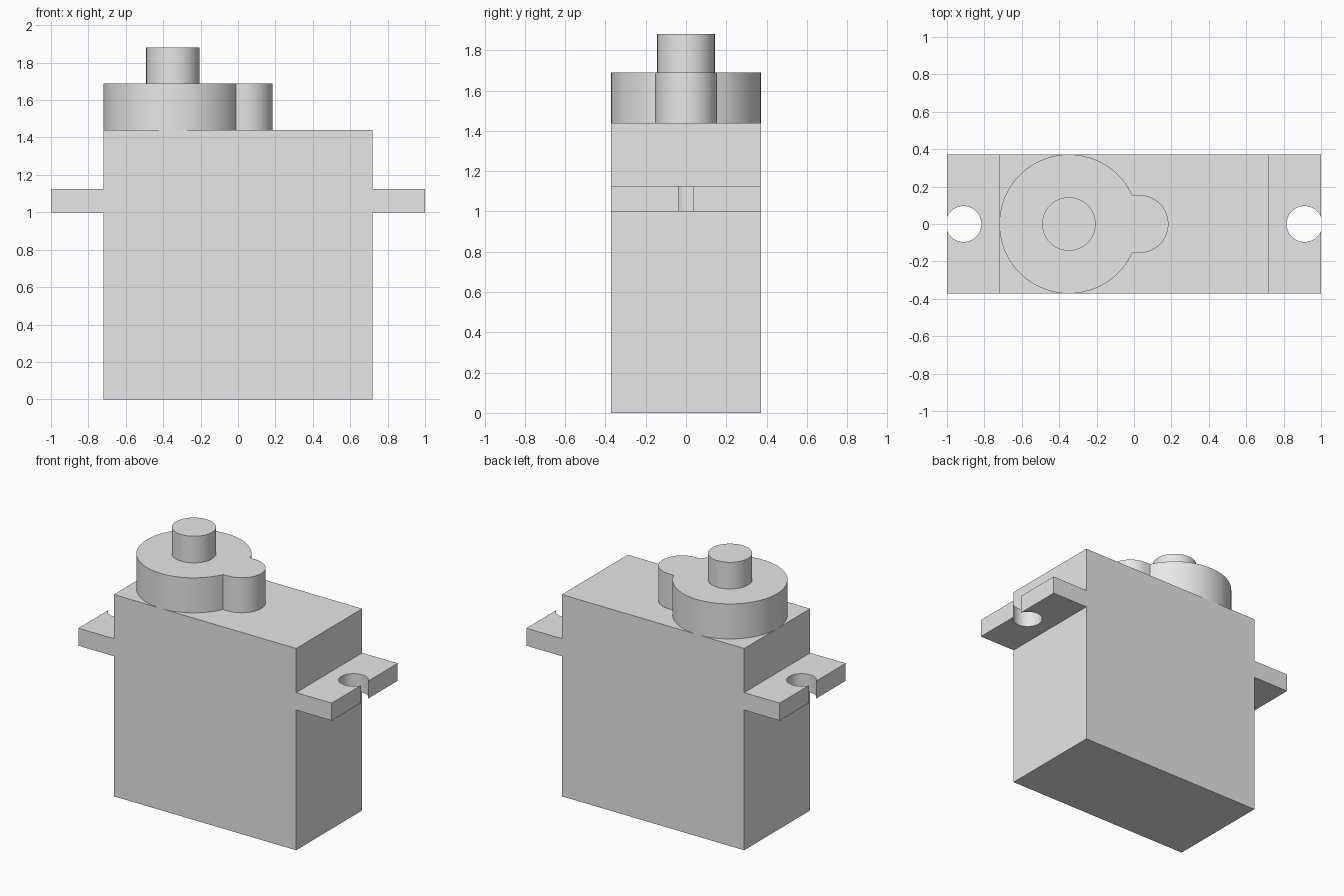
import bpy
import bmesh
from math import acos, asin, cos, sin, pi, radians, sqrt

cube = bpy.data.objects.get("Cube")
if cube:
    bpy.data.objects.remove(cube, do_unlink=True)

GREY = (0.8, 0.8, 0.8, 1.0)
plastic = bpy.data.materials.new("light grey plastic")
plastic.use_nodes = True
plastic.diffuse_color = GREY
plastic.node_tree.nodes["Principled BSDF"].inputs["Base Color"].default_value = GREY

HALF_W, HALF_D = 0.72, 0.372
CASE_TOP, COVER_TOP, SHAFT_TOP = 1.44, 1.69, 1.88
AXIS_X = HALF_D - HALF_W


def arc(cx, r, start, end, steps):
    """Points on an arc centred on y = 0."""
    return [(cx + r * cos(start + (end - start) * i / steps),
             r * sin(start + (end - start) * i / steps)) for i in range(steps + 1)]


def prism(name, outline, z0, z1):
    """Extrude a flat outline from z0 to z1."""
    bm = bmesh.new()
    base = bm.faces.new([bm.verts.new((x, y, z0)) for x, y in outline])
    top = bmesh.ops.extrude_face_region(bm, geom=[base], use_keep_orig=True)
    verts = [v for v in top["geom"] if isinstance(v, bmesh.types.BMVert)]
    bmesh.ops.translate(bm, vec=(0, 0, z1 - z0), verts=verts)
    bmesh.ops.recalc_face_normals(bm, faces=bm.faces[:])
    mesh = bpy.data.meshes.new(name)
    bm.to_mesh(mesh)
    bm.free()
    mesh.materials.append(plastic)
    obj = bpy.data.objects.new(name, mesh)
    bpy.context.collection.objects.link(obj)
    bpy.ops.object.select_all(action="DESELECT")
    obj.select_set(True)
    bpy.context.view_layer.objects.active = obj
    bpy.ops.object.shade_smooth_by_angle(angle=radians(30))
    return obj


# Main case
prism("case", [(-HALF_W, -HALF_D), (HALF_W, -HALF_D),
               (HALF_W, HALF_D), (-HALF_W, HALF_D)], 0, CASE_TOP)

# Mounting tabs, each with a screw hole that breaks through the outer edge
HOLE_X, HOLE_R = 0.912, 0.096
gap = acos((1 - HOLE_X) / HOLE_R)
tab = ([(HALF_W, HALF_D), (HALF_W, -HALF_D), (1, -HALF_D)]
       + arc(HOLE_X, HOLE_R, -gap, gap - 2 * pi, 48) + [(1, HALF_D)])
for side, name in ((1, "left_mounting_tab"), (-1, "right_mounting_tab")):
    prism(name, [(side * x, y) for x, y in tab], 1.0, 1.125)

# Gear cover: large round housing with a small rounded lobe
LOBE_X, LOBE_R = 0.03, 0.154
join = asin(LOBE_R / HALF_D)
cover = (arc(AXIS_X, HALF_D, join, 2 * pi - join, 80)
         + arc(LOBE_X, LOBE_R, -pi / 2, pi / 2, 32))
prism("gear_cover", cover, CASE_TOP, COVER_TOP)

# Output shaft
prism("output_shaft", arc(AXIS_X, 0.143, 0, 2 * pi, 64)[:-1], COVER_TOP, SHAFT_TOP)
